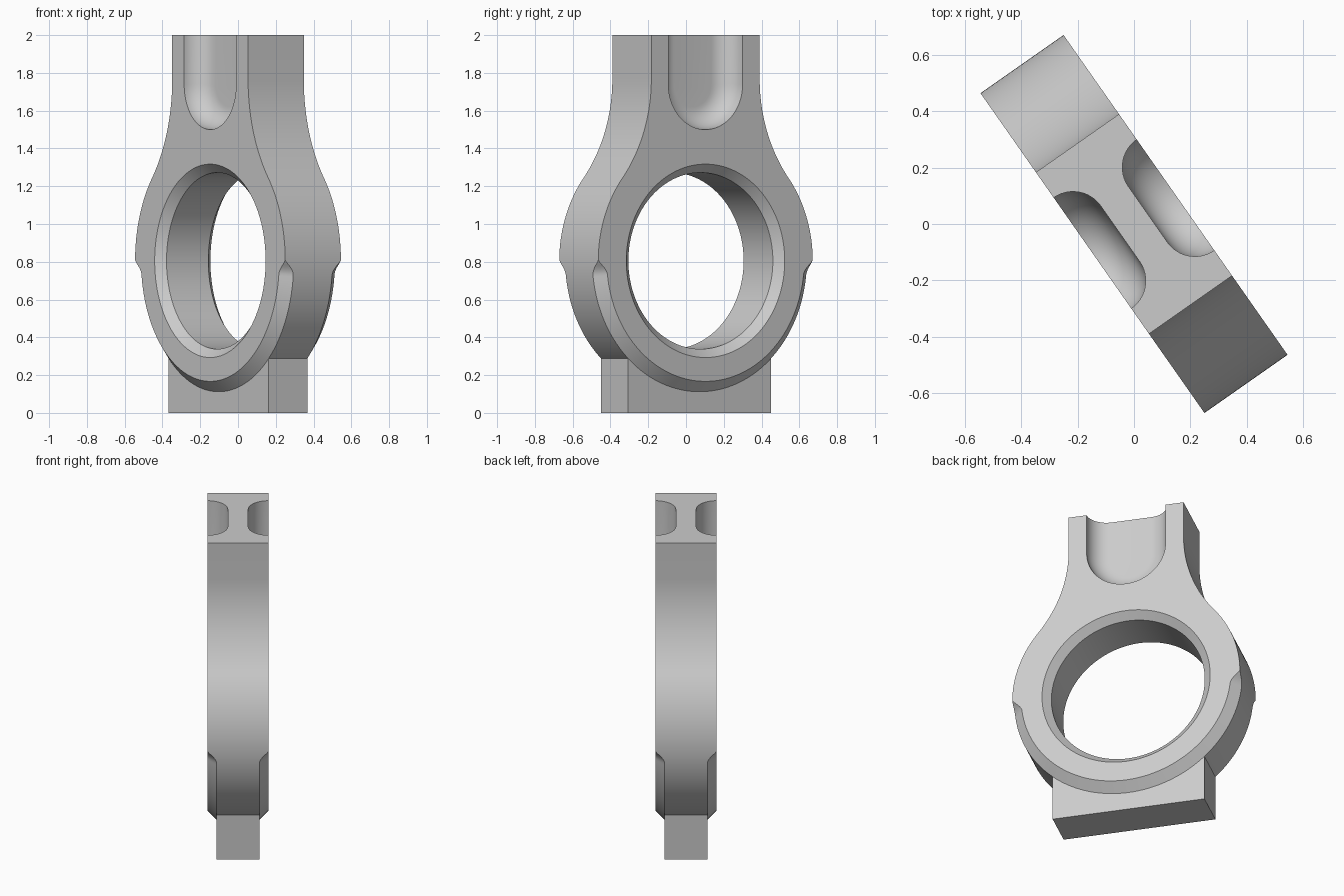
import bpy, bmesh
from math import sin, cos, pi, sqrt, radians, asin, atan2

if "Cube" in bpy.data.objects:
    bpy.data.objects.remove(bpy.data.objects["Cube"])

TURN = radians(-55)      # whole part is turned about the vertical
RING_Z = 0.805           # height of the ring centre
R_OUT, R_HOLE = 0.693, 0.467
HALF_T, BASE_T = 0.18, 0.125
NECK, TOP = 0.35, 2.0
BEVEL = HALF_T - BASE_T

grey = bpy.data.materials.new("plain_grey")
grey.use_nodes = True
grey.diffuse_color = (0.6, 0.6, 0.6, 1)
grey.node_tree.nodes["Principled BSDF"].inputs["Base Color"].default_value = (0.6, 0.6, 0.6, 1)


def loft(name, layers):
    """Solid through layers of (depth, outline); outlines have equal counts."""
    bm = bmesh.new()
    rings = [[bm.verts.new((x, d, z)) for x, z in pts] for d, pts in layers]
    n = len(rings[0])
    for a, b in zip(rings, rings[1:]):
        for i in range(n):
            j = (i + 1) % n
            bm.faces.new((a[i], a[j], b[j], b[i]))
    bm.faces.new(rings[0])
    bm.faces.new(rings[-1])
    bmesh.ops.remove_doubles(bm, verts=bm.verts, dist=1e-5)
    bmesh.ops.recalc_face_normals(bm, faces=bm.faces)
    mesh = bpy.data.meshes.new(name)
    bm.to_mesh(mesh)
    bm.free()
    obj = bpy.data.objects.new(name, mesh)
    bpy.context.collection.objects.link(obj)
    mesh.materials.append(grey)
    obj.rotation_euler.z = TURN
    return obj


def activate(obj):
    bpy.ops.object.select_all(action='DESELECT')
    obj.select_set(True)
    bpy.context.view_layer.objects.active = obj


def cut(obj, cutter):
    mod = obj.modifiers.new("cut", 'BOOLEAN')
    mod.operation, mod.solver, mod.object = 'DIFFERENCE', 'EXACT', cutter
    activate(obj)
    bpy.ops.object.modifier_apply(modifier=mod.name)
    bpy.data.objects.remove(cutter)


def body_outline(bevelled):
    """Neck, concave shoulder and round ring; lower rim optionally pulled in."""
    fillet = 0.83
    cx = NECK + fillet
    cz = RING_Z + sqrt((R_OUT + fillet) ** 2 - cx ** 2)
    join = atan2(cz - RING_Z, cx)
    half = [(NECK, TOP)]
    for i in range(25):
        a = pi + join * i / 24
        half.append((cx + fillet * cos(a), cz + fillet * sin(a)))
    steps = 120
    for i in range(1, steps + 1):
        a = join - (join + pi / 2) * i / steps
        drop = max(0, min(1, -R_OUT * sin(a) / 0.08))
        r = R_OUT - (BEVEL * sin(drop * pi / 2) if bevelled else 0)
        half.append((r * cos(a), RING_Z + r * sin(a)))
    return half + [(-x, z) for x, z in reversed(half[:-1])]


def layer_depths(outline_in, outline_out):
    return [(-HALF_T, outline_in), (-BASE_T, outline_out),
            (BASE_T, outline_out), (HALF_T, outline_in)]


# Ring and neck: bevel fades out above mid height
body = loft("ring_body", layer_depths(body_outline(True), body_outline(False)))
for v in body.data.vertices:
    x, y, z = v.co
    inset = R_OUT - sqrt(x * x + (z - RING_Z) ** 2)
    if abs(y) < HALF_T - 1e-4:
        drop = max(0, min(1, (RING_Z - z) / 0.08))
        v.co.y = (1 if y > 0 else -1) * (HALF_T - BEVEL * sin(drop * pi / 2))
bm = bmesh.new()
bm.from_mesh(body.data)
bmesh.ops.remove_doubles(bm, verts=bm.verts, dist=1e-5)
bmesh.ops.dissolve_degenerate(bm, edges=bm.edges, dist=1e-6)
bmesh.ops.recalc_face_normals(bm, faces=bm.faces)
bm.to_mesh(body.data)
bm.free()


# Bore with a chamfer on both faces
def circle(r, n=128):
    return [(r * cos(2 * pi * i / n), RING_Z + r * sin(2 * pi * i / n)) for i in range(n)]


CH = 0.045
cut(body, loft("bore_cutter", [
    (-HALF_T - CH, circle(R_HOLE + 2 * CH)), (CH - HALF_T, circle(R_HOLE)),
    (HALF_T - CH, circle(R_HOLE)), (HALF_T + CH, circle(R_HOLE + 2 * CH))]))


# Round-ended grooves with a rounded floor, one on each side of the neck
def groove_outline(w):
    arc = [(w * cos(pi + pi * i / 40), 1.74 + w * sin(pi + pi * i / 40)) for i in range(41)]
    return [(-w, TOP + 0.2)] + arc + [(w, TOP + 0.2)]


FLOOR = 0.12
for side in (-1, 1):
    layers = [(side * (HALF_T + 0.1), groove_outline(2 * FLOOR))]
    for i in range(13):
        a = pi / 2 * i / 12
        layers.append((side * (HALF_T - FLOOR * sin(a)), groove_outline(FLOOR + FLOOR * cos(a))))
    cut(body, loft("groove_cutter", layers))

# Base block
W, H = 0.462, 0.292
block = [(-W, 0), (W, 0), (W, H), (-W, H)]
base = loft("base_block", [(-BASE_T, block), (BASE_T, block)])

activate(body)
bpy.ops.object.shade_smooth_by_angle(angle=radians(30))
